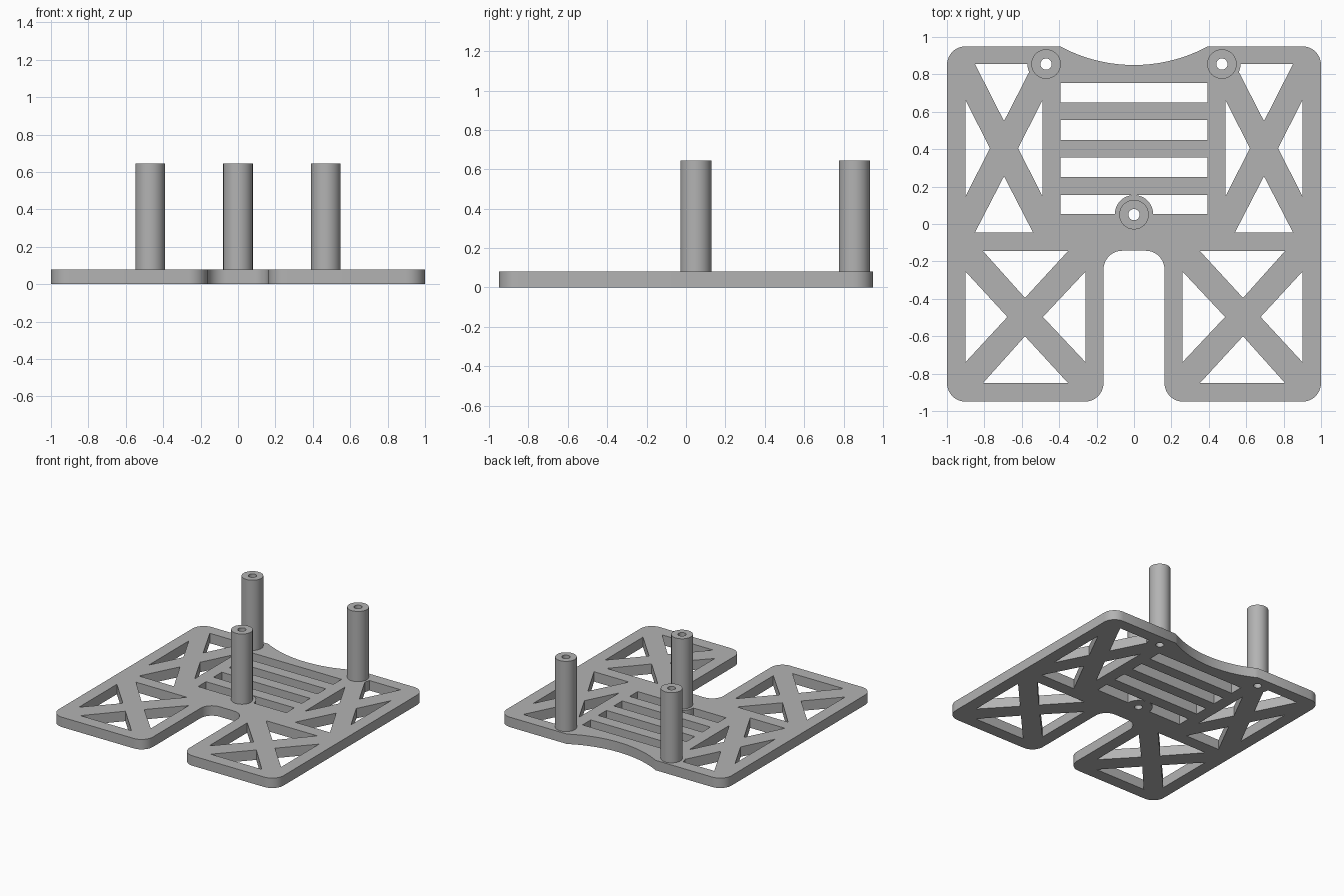
import bpy
import bmesh
from math import radians, sin, cos

cube = bpy.data.objects.get("Cube")
if cube:
    bpy.data.objects.remove(cube, do_unlink=True)

grey = bpy.data.materials.new("plain grey")
grey.use_nodes = True
grey.diffuse_color = (0.45, 0.45, 0.45, 1)
grey.node_tree.nodes["Principled BSDF"].inputs["Base Color"].default_value = (0.45, 0.45, 0.45, 1)


def arc(x, y, r, start, end, steps=10):
    angles = [radians(start + (end - start) * i / steps) for i in range(steps + 1)]
    return [(x + r * cos(a), y + r * sin(a)) for a in angles]


def circle(x, y, r, steps=48):
    return arc(x, y, r, 0, 360, steps)[:-1]


def mirrored(points):
    return [(-x, y) for x, y in reversed(points)]


def extrude_outline(name, loops, bottom, top):
    """Extrude an outer loop and its holes into a clean solid."""
    curve = bpy.data.curves.new(name, "CURVE")
    curve.dimensions = "2D"
    curve.fill_mode = "BOTH"
    curve.extrude = (top - bottom) / 2
    for loop in loops:
        spline = curve.splines.new("POLY")
        spline.points.add(len(loop) - 1)
        for point, (x, y) in zip(spline.points, loop):
            point.co = (x, y, 0, 1)
        spline.use_cyclic_u = True
    helper = bpy.data.objects.new(name + " outline", curve)
    bpy.context.collection.objects.link(helper)
    bpy.context.view_layer.update()
    evaluated = helper.evaluated_get(bpy.context.evaluated_depsgraph_get())
    mesh = bpy.data.meshes.new_from_object(evaluated)
    bpy.data.objects.remove(helper, do_unlink=True)

    bm = bmesh.new()
    bm.from_mesh(mesh)
    bmesh.ops.remove_doubles(bm, verts=bm.verts, dist=0.0001)
    bmesh.ops.translate(bm, verts=bm.verts, vec=(0, 0, (top + bottom) / 2))
    bmesh.ops.recalc_face_normals(bm, faces=bm.faces)
    bm.to_mesh(mesh)
    bm.free()
    mesh.materials.clear()
    mesh.materials.append(grey)

    obj = bpy.data.objects.new(name, mesh)
    bpy.context.collection.objects.link(obj)
    bpy.ops.object.select_all(action="DESELECT")
    obj.select_set(True)
    bpy.context.view_layer.objects.active = obj
    bpy.ops.object.shade_smooth_by_angle(angle=radians(30))
    return obj


THICK, HEIGHT = 0.08, 0.645
posts = {"front_post": (0, 0.05), "left_post": (0.47, 0.855), "right_post": (-0.47, 0.855)}

# Plate edge: front notch, rounded corners, shallow scoop at the back
half = (arc(0.063, -0.243, 0.1, 90, 0) + arc(0.263, -0.85, 0.1, 180, 270)
        + arc(0.9, -0.85, 0.1, 270, 360) + arc(0.9, 0.85, 0.1, 0, 90)
        + arc(0, 1.68, 0.83, 298.4, 270, 16))
edge = half + mirrored(half)[1:]

# Triangular windows that leave X-shaped braces
windows = [
    # rear brace, with the corner rounded around the post
    [(0.85, 0.855), (0.695, 0.55)] + arc(0.47, 0.855, 0.1, -25, 0, 5),
    [(0.9, 0.66), (0.9, 0.15), (0.77, 0.405)],
    [(0.49, 0.66), (0.62, 0.405), (0.49, 0.15)],
    [(0.85, -0.045), (0.54, -0.045), (0.695, 0.255)],
    # front brace
    [(0.807, -0.145), (0.353, -0.145), (0.583, -0.395)],
    [(0.9, -0.255), (0.9, -0.738), (0.677, -0.497)],
    [(0.26, -0.255), (0.487, -0.497), (0.26, -0.738)],
    [(0.807, -0.85), (0.583, -0.6), (0.353, -0.85)],
    # front slot, stopping at the round boss of the front post
    [(0.393, 0.053), (0.393, 0.155)] + arc(0, 0.053, 0.102, 84, 0, 14),
]
holes = windows + [mirrored(w) for w in windows]

# Long vent slots
for y in (0.25, 0.45, 0.65):
    holes.append([(-0.393, y), (0.393, y), (0.393, y + 0.105), (-0.393, y + 0.105)])

# Bores through the plate
holes += [circle(x, y, 0.03) for x, y in posts.values()]
extrude_outline("base_plate", [edge] + holes, 0, THICK)

# Hollow standing posts
for name, (x, y) in posts.items():
    extrude_outline(name, [circle(x, y, 0.079), circle(x, y, 0.03)], THICK, HEIGHT)
